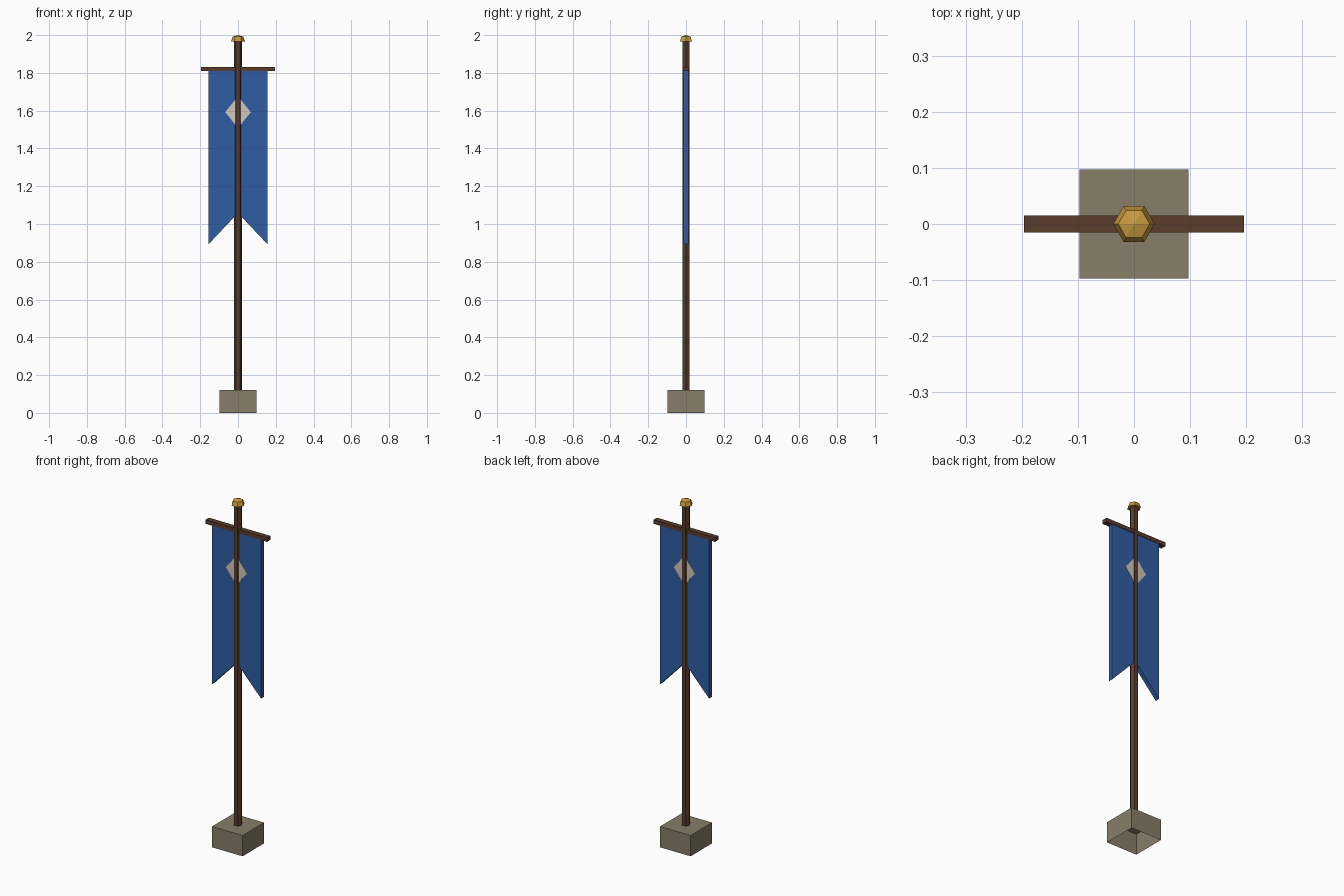
import bpy, bmesh
from math import cos, sin, pi

if "Cube" in bpy.data.objects:
    bpy.data.objects.remove(bpy.data.objects["Cube"])


def material(name, rgb):
    m = bpy.data.materials.new(name)
    m.diffuse_color = (*rgb, 1)
    m.use_nodes = True
    m.node_tree.nodes["Principled BSDF"].inputs["Base Color"].default_value = m.diffuse_color
    return m


WOOD = material("wood", (0.10, 0.045, 0.025))
STONE = material("stone", (0.25, 0.21, 0.14))
CLOTH = material("cloth", (0.03, 0.11, 0.37))
GOLD = material("gold", (0.58, 0.33, 0.05))
PALE = material("pale", (0.62, 0.58, 0.48))


def finish(name, bm, mat):
    bmesh.ops.recalc_face_normals(bm, faces=bm.faces)
    me = bpy.data.meshes.new(name)
    bm.to_mesh(me)
    bm.free()
    me.materials.append(mat)
    ob = bpy.data.objects.new(name, me)
    bpy.context.collection.objects.link(ob)
    return ob


def box(name, size, z0, mat, open_bottom=False):
    bm = bmesh.new()
    bmesh.ops.create_cube(bm, size=1)
    for v in bm.verts:
        v.co = (v.co.x * size[0], v.co.y * size[1], z0 + (v.co.z + 0.5) * size[2])
    bmesh.ops.recalc_face_normals(bm, faces=bm.faces)
    if open_bottom:
        low = [f for f in bm.faces if f.normal.z < -0.9]
        bmesh.ops.delete(bm, geom=low, context='FACES_ONLY')
    return finish(name, bm, mat)


def hex_stack(name, rings, mat, apex=None):
    """Six-sided solid from (radius, z) rings, with a flat or pointed top."""
    bm = bmesh.new()
    loops = [[bm.verts.new((r * cos(i * pi / 3), r * sin(i * pi / 3), z))
              for i in range(6)] for r, z in rings]
    bm.faces.new(loops[0][::-1])
    for a, b in zip(loops, loops[1:]):
        for i in range(6):
            j = (i + 1) % 6
            bm.faces.new((a[i], a[j], b[j], b[i]))
    if apex is None:
        bm.faces.new(loops[-1])
    else:
        tip = bm.verts.new((0, 0, apex))
        for i in range(6):
            bm.faces.new((loops[-1][i], loops[-1][(i + 1) % 6], tip))
    return finish(name, bm, mat)


def plate(name, outline, half, mat):
    """Front (x, z) outline given thickness along y."""
    bm = bmesh.new()
    face = bm.faces.new([bm.verts.new((x, -half, z)) for x, z in outline])
    ext = bmesh.ops.extrude_face_region(bm, geom=[face])
    for v in ext["geom"]:
        if isinstance(v, bmesh.types.BMVert):
            v.co.y = half
    # split concave ends cleanly
    bmesh.ops.triangulate(bm, faces=[f for f in bm.faces if len(f.verts) > 4])
    return finish(name, bm, mat)


# Stone foot, hollow underneath
box("base", (0.195, 0.195, 0.12), 0, STONE, open_bottom=True)

# Pole and its domed cap
hex_stack("pole", [(0.022, 0.119), (0.022, 1.97)], WOOD)
hex_stack("finial", [(0.037, 1.967), (0.028, 1.992)], GOLD, apex=2.0)

# Crossbar carrying the banner
box("crossbar", (0.392, 0.031, 0.023), 1.809, WOOD)

# Swallow-tailed banner
plate("banner", [(-0.156, 1.812), (-0.156, 0.893), (0, 1.058),
                 (0.156, 0.893), (0.156, 1.812)], 0.0125, CLOTH)

# Diamond emblem showing on both faces
plate("emblem", [(-0.068, 1.592), (0, 1.508), (0.068, 1.592), (0, 1.676)],
      0.0145, PALE)
